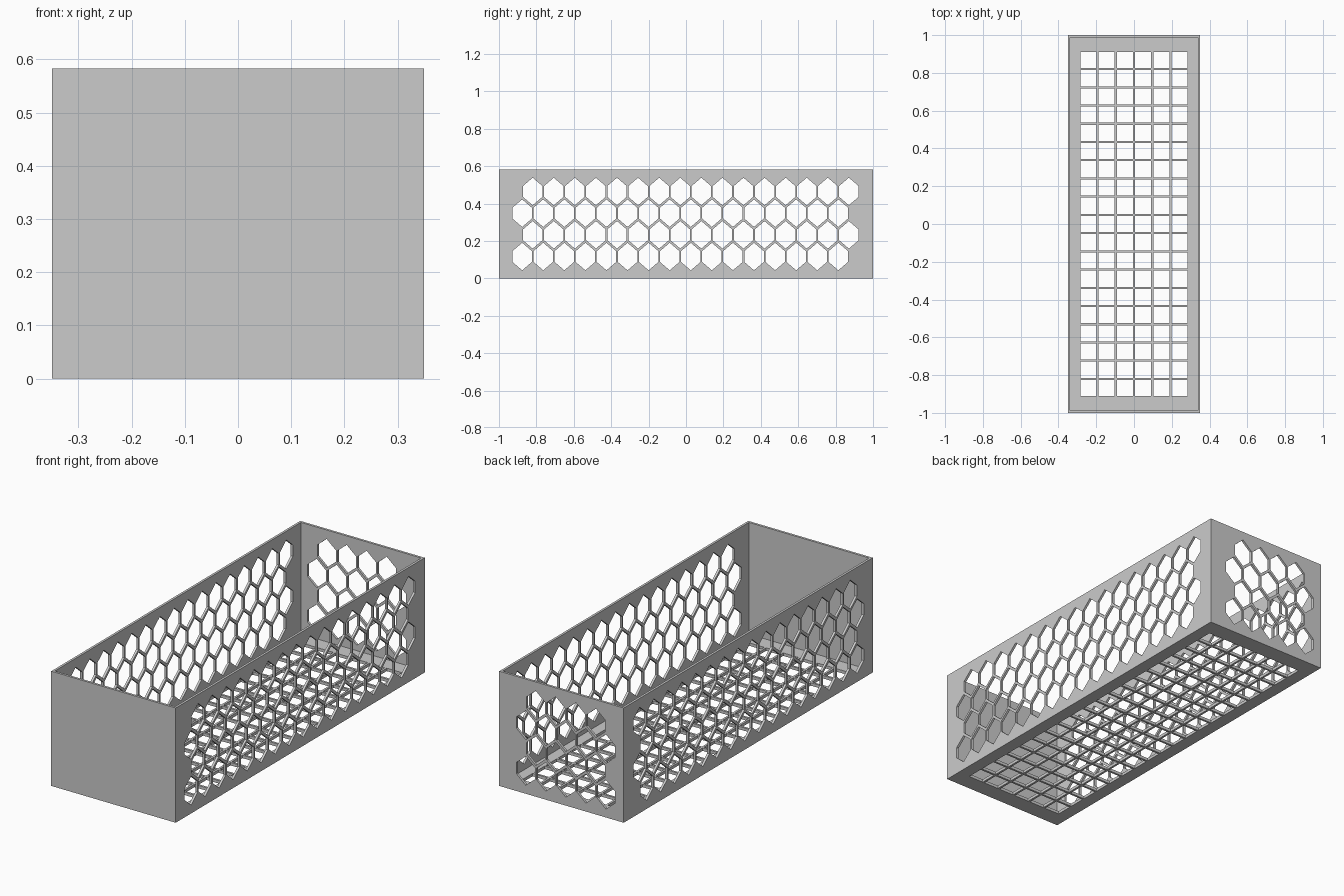
import bpy
from math import pi
from mathutils import Matrix, Vector

if "Cube" in bpy.data.objects:
    bpy.data.objects.remove(bpy.data.objects["Cube"], do_unlink=True)

# Overall dimensions
HX, HY, H = 0.35, 1.0, 0.583
WALL, FLOOR = 0.012, 0.015

grey = bpy.data.materials.new("plain grey")
grey.use_nodes = True
grey.diffuse_color = (0.6, 0.6, 0.6, 1)
grey.node_tree.nodes["Principled BSDF"].inputs["Base Color"].default_value = (0.6, 0.6, 0.6, 1)


def rect(x0, x1, y0, y1):
    return [(x0, y0), (x1, y0), (x1, y1), (x0, y1)]


def hexagon(cx, cy, w=0.052, h=0.0735, shoulder=0.029):
    pts = [(0, h), (-w, shoulder), (-w, -shoulder), (0, -h), (w, -shoulder), (w, shoulder)]
    return [(cx + x, cy + y) for x, y in pts]


def honeycomb(start, even_count, odd_count, pitch=0.1127):
    """Four staggered rows of tall hexagonal holes."""
    holes = []
    for row in range(4):
        shift = pitch / 2 * (row % 2)
        count = odd_count if row % 2 else even_count
        holes += [hexagon(start + shift + i * pitch, 0.1165 + row * 0.116) for i in range(count)]
    return holes


def panel(name, outline, holes, thickness, matrix):
    """Flat plate with holes: a filled 2D curve, extruded and turned into a mesh."""
    curve = bpy.data.curves.new(name, "CURVE")
    curve.dimensions = "2D"
    curve.fill_mode = "BOTH"
    curve.extrude = thickness / 2
    for loop in [outline] + holes:
        spline = curve.splines.new("POLY")
        spline.points.add(len(loop) - 1)
        for point, (x, y) in zip(spline.points, loop):
            point.co = (x, y, 0, 1)
        spline.use_cyclic_u = True
    curve.materials.append(grey)
    obj = bpy.data.objects.new(name, curve)
    bpy.context.collection.objects.link(obj)
    bpy.ops.object.select_all(action="DESELECT")
    obj.select_set(True)
    bpy.context.view_layer.objects.active = obj
    bpy.ops.object.convert(target="MESH")
    obj = bpy.context.object
    obj.data.transform(matrix)
    obj.data.shade_flat()
    return obj


# Plane orientations: along x and z, and along y and z
along_x = Matrix.Rotation(pi / 2, 4, "X")
along_y = Matrix.Rotation(pi / 2, 4, "Z") @ along_x


def at(x, y, z):
    return Matrix.Translation(Vector((x, y, z)))


# End walls: solid front, honeycomb back
end = rect(-HX, HX, 0, H)
panel("front_wall", end, [], WALL, at(0, -HY + WALL / 2, 0) @ along_x)
panel("back_wall", end, honeycomb(-0.25, 5, 4), WALL, at(0, HY - WALL / 2, 0) @ along_x)

# Long honeycomb side walls
side = rect(-HY + WALL, HY - WALL, 0, H)
for name, s in (("left_wall", 1), ("right_wall", -1)):
    panel(name, side, honeycomb(-0.876, 16, 16), WALL, at(s * (HX - WALL / 2), 0, 0) @ along_y)

# Floor with a grid of square holes
PITCH, HALF = 0.0965, 0.0428
squares = []
for i in range(6):
    for j in range(19):
        x, y = (i - 2.5) * PITCH, (j - 9) * PITCH
        squares.append(rect(x - HALF, x + HALF, y - HALF, y + HALF))
base = rect(-HX + WALL, HX - WALL, -HY + WALL, HY - WALL)
panel("floor", base, squares, FLOOR, at(0, 0, FLOOR / 2))
